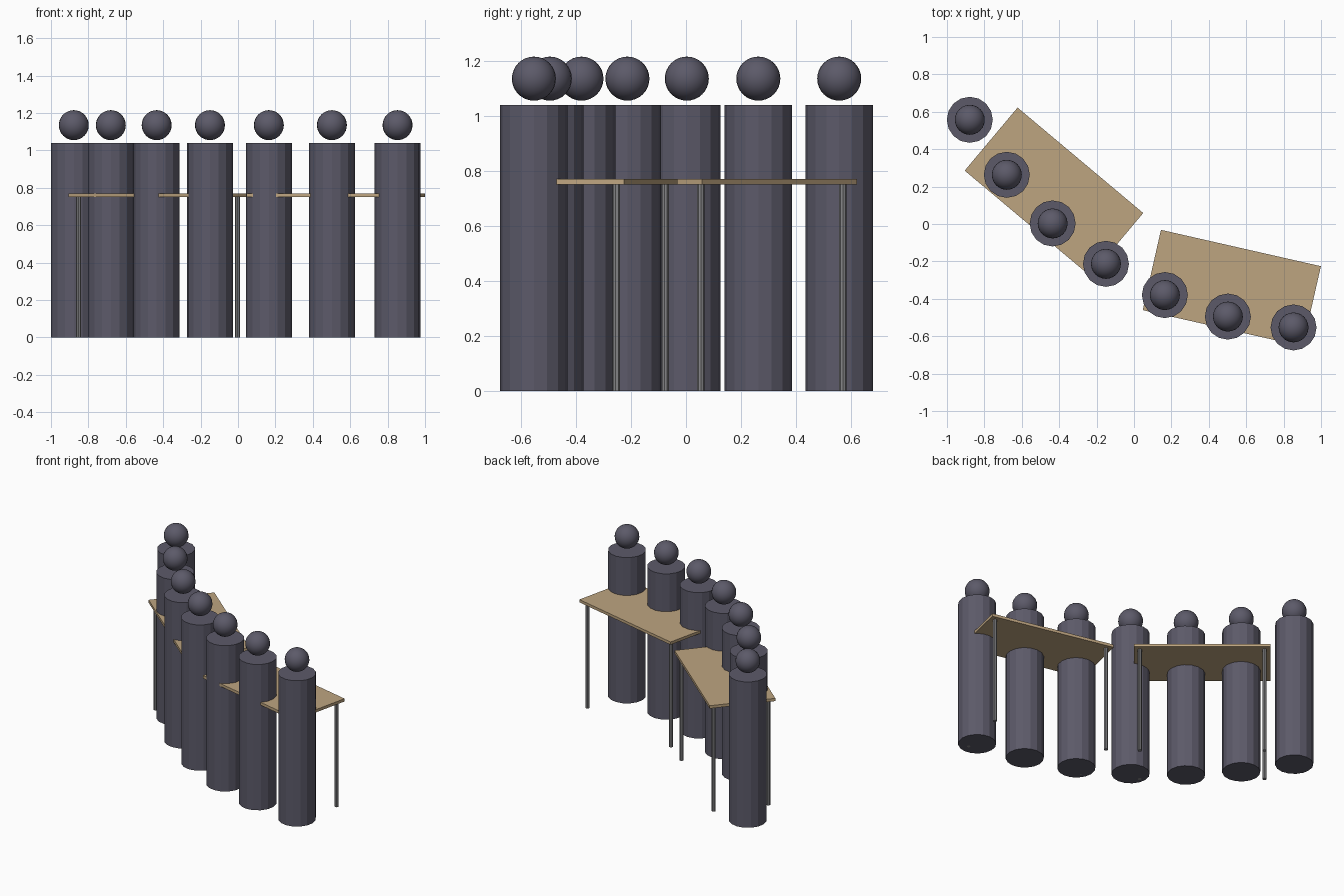
import bpy
import math
from mathutils import Matrix, Vector

if "Cube" in bpy.data.objects:
    bpy.data.objects.remove(bpy.data.objects["Cube"], do_unlink=True)


def make_material(name, rgb):
    mat = bpy.data.materials.new(name)
    mat.use_nodes = True
    colour = (*rgb, 1.0)
    mat.diffuse_color = colour
    mat.node_tree.nodes["Principled BSDF"].inputs["Base Color"].default_value = colour
    return mat


SLATE = make_material("slate grey", (0.107, 0.102, 0.141))
WOOD = make_material("tan wood", (0.515, 0.376, 0.216))
METAL = make_material("grey metal", (0.24, 0.24, 0.25))


def finish(name, mat):
    obj = bpy.context.object
    obj.name = name
    obj.data.materials.append(mat)
    return obj


def cylinder(name, x, y, radius, height, sides, mat, turn=0.0):
    bpy.ops.mesh.primitive_cylinder_add(vertices=sides, radius=radius, depth=height,
                                        location=(x, y, height / 2), rotation=(0, 0, turn))
    return finish(name, mat)


# Standing figures: a column body with a ball head floating just above
def figure(index, x, y):
    cylinder(f"figure_body_{index}", x, y, 0.123, 1.04, 16, SLATE)
    bpy.ops.mesh.primitive_uv_sphere_add(segments=24, ring_count=16, radius=0.08,
                                         location=(x, y, 1.135))
    finish(f"figure_head_{index}", SLATE)
    bpy.ops.object.shade_smooth_by_angle()


# Tables: a thin board on four slim legs
LENGTH, WIDTH, INSET = 0.877, 0.44, 0.037
BOARD_BOTTOM, BOARD_TOP = 0.75, 0.77


def table(index, x, y, degrees):
    turn = math.radians(degrees)
    bpy.ops.mesh.primitive_cube_add(size=1, location=(x, y, (BOARD_BOTTOM + BOARD_TOP) / 2),
                                    rotation=(0, 0, turn))
    board = finish(f"table_top_{index}", WOOD)
    board.scale = (LENGTH, WIDTH, BOARD_TOP - BOARD_BOTTOM)
    spin = Matrix.Rotation(turn, 3, "Z")
    for side, sx in (("left", 1), ("right", -1)):
        for end, sy in (("back", 1), ("front", -1)):
            corner = spin @ Vector((sx * (LENGTH / 2 - INSET), sy * (WIDTH / 2 - INSET), 0))
            cylinder(f"table_leg_{end}_{side}_{index}", x + corner.x, y + corner.y,
                     0.0135, BOARD_BOTTOM, 8, METAL, turn)


# Seven figures along a curve
row = [(-0.878, 0.557), (-0.68, 0.263), (-0.435, 0.003), (-0.15, -0.213),
       (0.165, -0.38), (0.502, -0.495), (0.853, -0.553)]
for i, (px, py) in enumerate(row, 1):
    figure(i, px, py)

table(1, -0.428, 0.172, -40)
table(2, 0.523, -0.343, -12.8)
